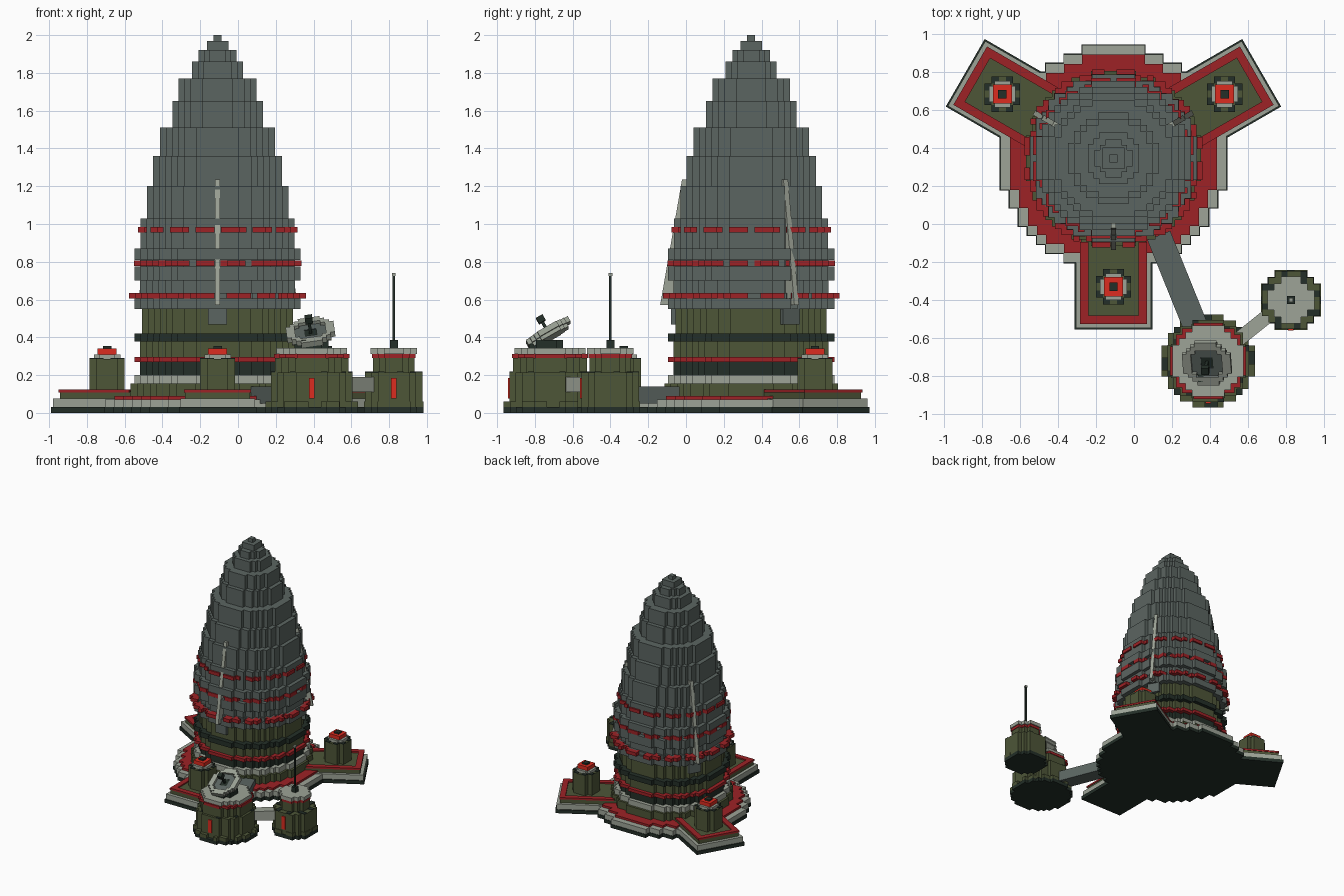
import bpy, bmesh, math
from mathutils import Matrix, Vector

if "Cube" in bpy.data.objects:
    bpy.data.objects.remove(bpy.data.objects["Cube"])


def material(name, rgb):
    m = bpy.data.materials.new(name)
    m.diffuse_color = (*rgb, 1)
    m.use_nodes = True
    m.node_tree.nodes["Principled BSDF"].inputs["Base Color"].default_value = m.diffuse_color
    return m


GRAY = material("slate gray", (0.105, 0.13, 0.12))
RED = material("deep red", (0.34, 0.016, 0.019))
GREEN = material("olive green", (0.075, 0.092, 0.039))
LIGHT = material("pale gray", (0.34, 0.37, 0.31))
DARK = material("dark green", (0.017, 0.028, 0.021))
BRIGHT = material("bright red", (0.72, 0.025, 0.014))

CX, CY = -0.108, 0.345          # main tower axis
ARMS = [math.radians(a) for a in (-90, 30, 150)]


def finish(bm, name, mat, matrix=None):
    bmesh.ops.recalc_face_normals(bm, faces=bm.faces)
    me = bpy.data.meshes.new(name)
    bm.to_mesh(me)
    bm.free()
    me.materials.append(mat)
    ob = bpy.data.objects.new(name, me)
    if matrix is not None:
        ob.matrix_world = matrix
    bpy.context.collection.objects.link(ob)
    return ob


def disc(name, mat, x, y, z0, z1, r, cell=0.034, inner=0.0, keep=None, matrix=None):
    """Stepped disc or ring made of square cells, optionally filtered by angle."""
    n = max(1, round(2 * r / cell)) | 1
    c = 2 * r / n
    bm = bmesh.new()
    for i in range(n):
        for j in range(n):
            px, py = (i + 0.5) * c - r, (j + 0.5) * c - r
            d = math.hypot(px, py)
            if d > r or d < inner:
                continue
            if keep and not keep(math.atan2(py, px) % math.tau):
                continue
            q = [(-1, -1), (1, -1), (1, 1), (-1, 1)]
            bm.faces.new([bm.verts.new((px + a * c / 2, py + b * c / 2, z0)) for a, b in q])
    bmesh.ops.remove_doubles(bm, verts=bm.verts, dist=c * 0.05)
    ext = bmesh.ops.extrude_face_region(bm, geom=bm.faces[:], use_keep_orig=True)
    moved = [v for v in ext["geom"] if isinstance(v, bmesh.types.BMVert)]
    bmesh.ops.translate(bm, verts=moved, vec=(0, 0, z1 - z0))
    return finish(bm, name, mat, matrix or Matrix.Translation((x, y, 0)))


def box(name, mat, lo, hi, matrix=None):
    bm = bmesh.new()
    bmesh.ops.create_cube(bm, size=1)
    for v in bm.verts:
        v.co = Vector([lo[k] + (v.co[k] + 0.5) * (hi[k] - lo[k]) for k in range(3)])
    return finish(bm, name, mat, matrix)


def bridge(name, mat, a, b, width, z0, z1):
    d = Vector(b) - Vector(a)
    m = Matrix.Translation((a[0], a[1], 0)) @ Matrix.Rotation(math.atan2(d.y, d.x), 4, 'Z')
    box(name, mat, (0, -width / 2, z0), (d.length, width / 2, z1), m)


def dashes(count, gap):
    return lambda a: int(a / math.tau * count) % gap != 0


# Round foundation and lower storeys of the main tower: z0, z1, radius
for name, mat, z0, z1, r, c in [
    ("foundation", DARK, 0, 0.03, 0.60, 0.05),
    ("foundation_ledge", LIGHT, 0.03, 0.072, 0.595, 0.05),
    ("foundation_trim", RED, 0.072, 0.09, 0.545, 0.05),
    ("plinth", GREEN, 0.09, 0.155, 0.46, 0.034),
    ("plinth_ledge", LIGHT, 0.155, 0.20, 0.44, 0.034),
    ("lower_recess", DARK, 0.20, 0.27, 0.41, 0.034),
    ("lower_trim", RED, 0.27, 0.297, 0.44, 0.034),
    ("lower_storey", GREEN, 0.297, 0.378, 0.41, 0.034),
    ("middle_ledge", DARK, 0.378, 0.42, 0.44, 0.034),
    ("middle_storey", GREEN, 0.42, 0.55, 0.40, 0.034),
]:
    disc(name, mat, CX, CY, z0, z1, r, c)

# Stepped gray hull: each entry is a top height and radius
z = 0.55
for i, (top, r) in enumerate([
    (0.605, 0.44), (0.635, 0.425), (0.70, 0.41), (0.775, 0.44), (0.81, 0.41),
    (0.87, 0.44), (1.03, 0.408), (1.20, 0.375), (1.36, 0.342), (1.51, 0.305),
    (1.65, 0.235), (1.77, 0.206), (1.86, 0.135), (1.92, 0.10), (1.97, 0.057), (2.0, 0.021),
]):
    if top == 1.65:
        r = 0.24
    disc(f"hull_tier_{i + 1}", GRAY, CX, CY, z, top, r)
    z = top

# Broken red rings round the hull
for i, (z0, z1, r) in enumerate([(0.605, 0.635, 0.468), (0.777, 0.808, 0.443), (0.955, 0.985, 0.422)]):
    disc(f"hull_ring_{i + 1}", RED, CX, CY, z0, z1, r, inner=r - 0.06, keep=dashes(80, 5))

# Three arms with rim, gun turret, hull rib and bracket
for i, ang in enumerate(ARMS):
    m = Matrix.Translation((CX, CY, 0)) @ Matrix.Rotation(ang, 4, 'Z')
    n = i + 1
    box(f"arm_base_{n}", DARK, (0.2, -0.205, 0), (0.90, 0.205, 0.0305), m)
    box(f"arm_ledge_{n}", LIGHT, (0.2, -0.197, 0.0305), (0.892, 0.197, 0.075), m)
    box(f"arm_deck_{n}", GREEN, (0.2, -0.172, 0.075), (0.865, 0.172, 0.112), m)
    for s in (-1, 1):
        lo, hi = sorted((s * 0.132, s * 0.177))
        box(f"arm_rim_side_{n}", RED, (0.44, lo, 0.108), (0.87, hi, 0.123), m)
    box(f"arm_rim_end_{n}", RED, (0.825, -0.132, 0.108), (0.87, 0.132, 0.123), m)
    tx, ty = CX + 0.675 * math.cos(ang), CY + 0.675 * math.sin(ang)
    disc(f"turret_body_{n}", GREEN, tx, ty, 0.11, 0.285, 0.093, 0.037)
    disc(f"turret_corners_{n}", DARK, tx, ty, 0.285, 0.291, 0.093, 0.037, inner=0.06,
         keep=lambda a: abs(a % (math.pi / 2) - math.pi / 4) < 0.45)
    disc(f"turret_collar_{n}", LIGHT, tx, ty, 0.285, 0.31, 0.07, 0.03)
    disc(f"turret_lamp_{n}", BRIGHT, tx, ty, 0.31, 0.342, 0.05, 0.033)
    disc(f"turret_cap_{n}", DARK, tx, ty, 0.342, 0.355, 0.022, 0.05)
    box(f"hull_bracket_{n}", GRAY, (0.35, -0.05, 0.468), (0.425, 0.05, 0.552), m)
    # slanted rib, flush with the steps near its top
    bm = bmesh.new()
    sides = [[bm.verts.new((x, y, zz)) for x, zz in
              ((0.33, 0.57), (0.482, 0.57), (0.366, 1.235), (0.33, 1.235))] for y in (-0.014, 0.014)]
    for f in sides:
        bm.faces.new(f)
    for k in range(4):
        bm.faces.new((sides[0][k], sides[0][k - 1], sides[1][k - 1], sides[1][k]))
    finish(bm, f"hull_rib_{n}", LIGHT, m)

# Two outposts: foot, wall, upper wall, trim and roof
for name, x, y, foot, wall, upper, trim, roof in [
    ("dish_outpost", 0.39, -0.72, 0.245, 0.215, 0.195, 0.20, 0.187),
    ("mast_outpost", 0.825, -0.40, 0.157, 0.152, 0.11, 0.115, 0.123),
]:
    disc(name + "_foot", DARK, x, y, 0, 0.03, foot)
    disc(name + "_foot_blocks", GREEN, x, y, 0.03, 0.06, foot, inner=foot - 0.07, keep=dashes(32, 4))
    disc(name + "_wall", GREEN, x, y, 0.03, 0.213, wall)
    disc(name + "_wall_studs", DARK, x, y, 0.213, 0.218, wall, inner=wall - 0.05,
         keep=lambda a: int(a / math.tau * 32) % 4 == 1)
    disc(name + "_upper_wall", GREEN, x, y, 0.213, 0.29, upper)
    disc(name + "_trim", RED, x, y, 0.29, 0.312, trim)
    disc(name + "_roof", LIGHT, x, y, 0.312, 0.343, roof)
    box(name + "_door", BRIGHT, (x - 0.015, y - wall - 0.008, 0.075), (x + 0.015, y - wall + 0.02, 0.185))

# Walkways
bridge("main_walkway", GRAY, (0.13, -0.06), (0.32, -0.53), 0.13, 0.05, 0.14)
bridge("outpost_walkway", LIGHT, (0.52, -0.63), (0.72, -0.47), 0.075, 0.11, 0.19)

# Tilted dish on a dark pedestal
disc("dish_pedestal", DARK, 0.39, -0.74, 0.343, 0.385, 0.09)
tilt = (Matrix.Translation((0.385, -0.725, 0.42)) @ Matrix.Rotation(math.radians(-8), 4, 'Y')
        @ Matrix.Rotation(math.radians(30), 4, 'X'))
for name, mat, z0, z1, r, inner in [
    ("dish_back", LIGHT, -0.025, -0.005, 0.105, 0),
    ("dish_rim", LIGHT, -0.005, 0.025, 0.128, 0.085),
    ("dish_bowl", GRAY, -0.005, 0.008, 0.095, 0.04),
    ("dish_centre", DARK, -0.005, 0.004, 0.05, 0),
    ("dish_feed_rod", DARK, 0, 0.08, 0.008, 0),
    ("dish_feed", DARK, 0.07, 0.105, 0.02, 0),
]:
    disc(name, mat, 0, 0, z0, z1, r, 0.025, inner, matrix=tilt)

# Mast
disc("mast_foot", DARK, 0.825, -0.40, 0.343, 0.385, 0.021, 0.05)
disc("mast_pole", DARK, 0.825, -0.40, 0.385, 0.725, 0.0065, 0.05)
disc("mast_tip", LIGHT, 0.825, -0.40, 0.725, 0.74, 0.01, 0.05)
